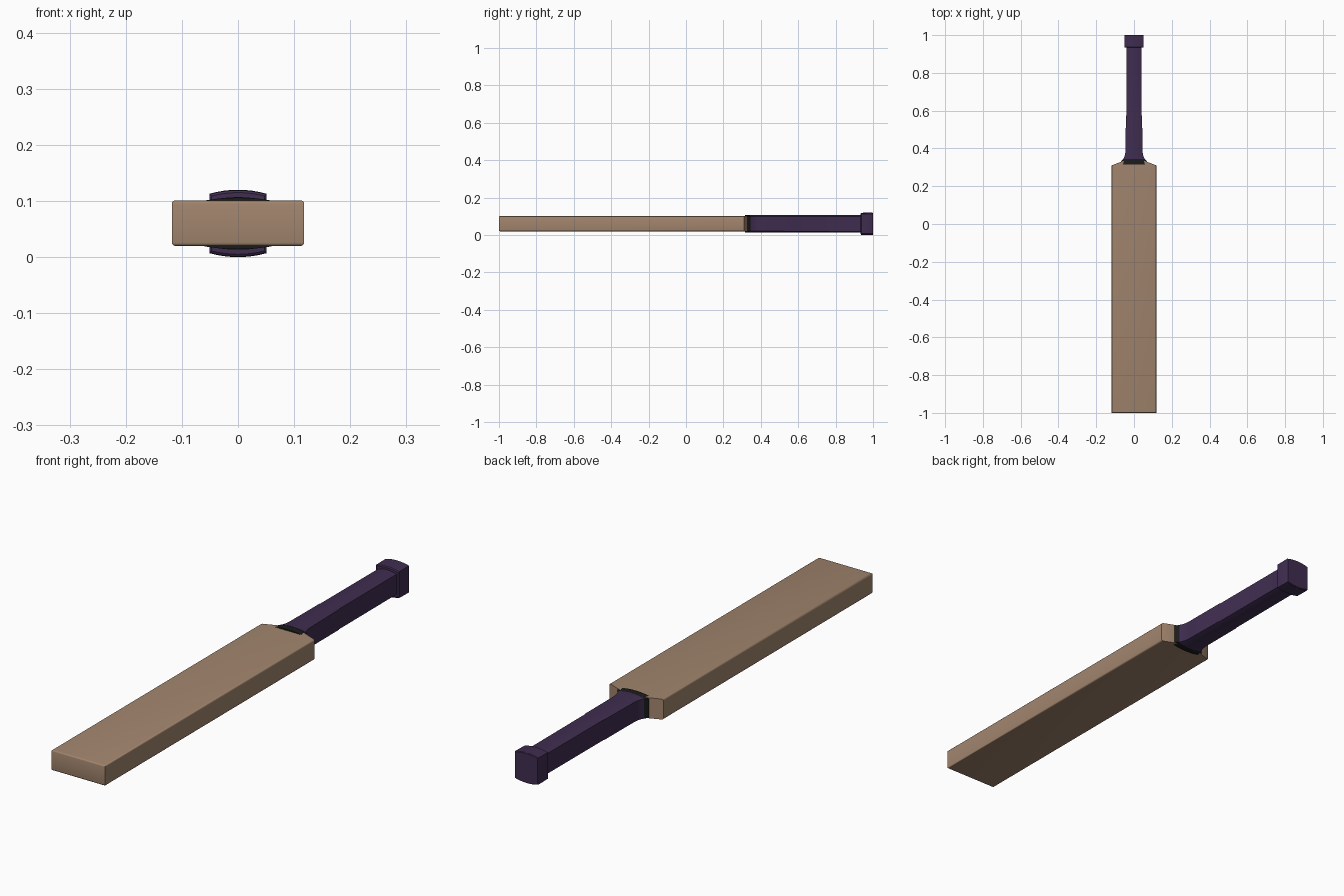
import bpy, bmesh

if "Cube" in bpy.data.objects:
    bpy.data.objects.remove(bpy.data.objects["Cube"])

ZC = 0.06  # height of the bat's long axis


def material(name, rgb):
    m = bpy.data.materials.new(name)
    m.diffuse_color = (*rgb, 1)
    m.use_nodes = True
    m.node_tree.nodes["Principled BSDF"].inputs["Base Color"].default_value = m.diffuse_color
    return m


WOOD = material("wood", (0.36, 0.235, 0.155))
GRIP = material("purple_grip", (0.05, 0.026, 0.08))
DARK = material("dark_binding", (0.012, 0.011, 0.011))


def finish(bm, name, mat):
    bmesh.ops.recalc_face_normals(bm, faces=bm.faces)
    me = bpy.data.meshes.new(name)
    bm.to_mesh(me)
    bm.free()
    ob = bpy.data.objects.new(name, me)
    bpy.context.collection.objects.link(ob)
    me.materials.append(mat)
    bpy.ops.object.select_all(action='DESELECT')
    bpy.context.view_layer.objects.active = ob
    ob.select_set(True)
    bpy.ops.object.shade_smooth_by_angle(angle=0.6)
    return ob


def loft(name, sections, mat, n=8):
    """Sections (y, half width, half height in middle, half height at side)."""
    bm = bmesh.new()
    rings = []
    for y, w, h, e in sections:
        ts = [-1 + 2 * i / n for i in range(n + 1)]
        top = [(w * t, h - (h - e) * t * t) for t in ts]
        loop = top + [(-x, -z) for x, z in top]
        rings.append([bm.verts.new((x, y, ZC + z)) for x, z in loop])
    for a, b in zip(rings, rings[1:]):
        for i in range(len(a)):
            j = (i + 1) % len(a)
            bm.faces.new((a[i], a[j], b[j], b[i]))
    bm.faces.new(rings[0])
    bm.faces.new(rings[-1])
    return finish(bm, name, mat)


# Blade: flat outline with sloping shoulders, long edges rounded
bm = bmesh.new()
half = [(0.118, -1.0), (0.118, 0.31), (0.06, 0.333)]
outline = half + [(-x, y) for x, y in reversed(half)]
face = bm.faces.new([bm.verts.new((x, y, 0.02)) for x, y in outline])
ext = bmesh.ops.extrude_face_region(bm, geom=[face])
bmesh.ops.translate(bm, vec=(0, 0, 0.081),
                    verts=[v for v in ext['geom'] if isinstance(v, bmesh.types.BMVert)])
rim = [e for e in bm.edges
       if abs(e.verts[0].co.z - e.verts[1].co.z) < 1e-4
       and max(v.co.y for v in e.verts) < 0.32]
bmesh.ops.bevel(bm, geom=rim, offset=0.006, segments=3, profile=0.5, affect='EDGES')
finish(bm, "blade", WOOD)

# Dark binding where the handle enters the blade
loft("binding", [(0.315, 0.074, 0.046, 0.038), (0.332, 0.068, 0.046, 0.038),
                 (0.345, 0.057, 0.046, 0.038)], DARK)

# Grip: flared at the bottom, slightly stepped half way up
loft("grip", [(0.343, 0.058, 0.047, 0.039), (0.355, 0.051, 0.047, 0.039),
              (0.37, 0.047, 0.047, 0.039), (0.385, 0.045, 0.047, 0.039),
              (0.57, 0.043, 0.047, 0.040), (0.575, 0.041, 0.047, 0.040),
              (0.94, 0.040, 0.047, 0.040)], GRIP)

# End cap of the handle
loft("end_cap", [(0.934, 0.047, 0.055, 0.049), (0.937, 0.051, 0.059, 0.052),
                 (0.997, 0.051, 0.060, 0.053), (1.0, 0.049, 0.058, 0.051)], GRIP)
